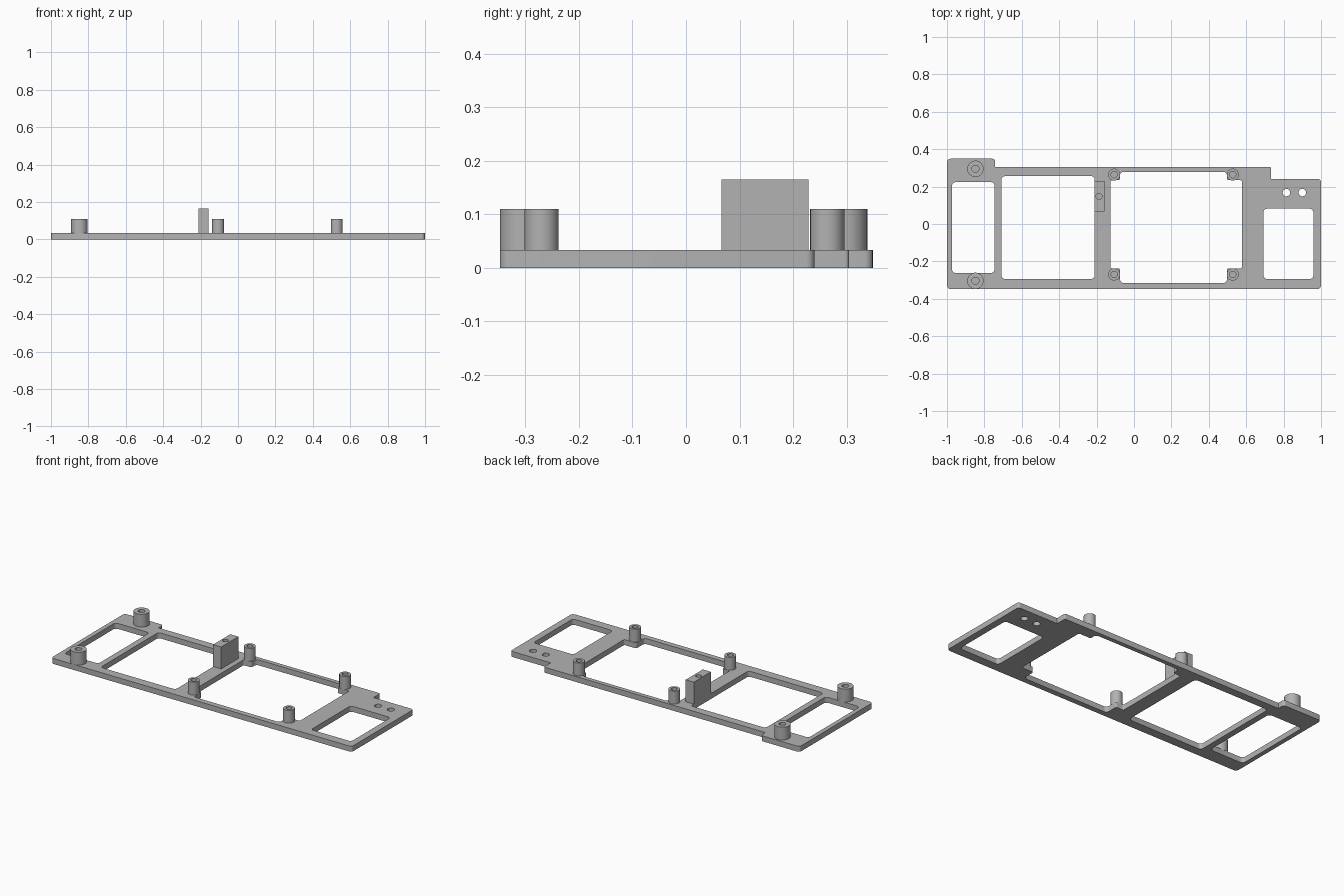
import bpy, bmesh, math
from mathutils import Vector

if "Cube" in bpy.data.objects:
    bpy.data.objects.remove(bpy.data.objects["Cube"])

grey = bpy.data.materials.new("mid grey")
grey.diffuse_color = (0.45, 0.45, 0.45, 1)
grey.use_nodes = True
grey.node_tree.nodes["Principled BSDF"].inputs["Base Color"].default_value = grey.diffuse_color

PLATE = 0.033      # plate thickness
POST_TOP = 0.11
BLOCK_TOP = 0.165


def circle(x, y, r, n=32):
    return [(x + r * math.cos(2 * math.pi * i / n), y + r * math.sin(2 * math.pi * i / n)) for i in range(n)]


def rounded(points, steps=5):
    """Fillet a polygon given as (x, y, corner radius)."""
    out = []
    for i, (x, y, r) in enumerate(points):
        p = Vector((x, y))
        if r == 0:
            out.append(p)
            continue
        a = (Vector(points[i - 1][:2]) - p).normalized()
        b = (Vector(points[(i + 1) % len(points)][:2]) - p).normalized()
        centre = p + (a + b) * r          # all corners are right angles
        for k in range(steps + 1):
            t = math.pi / 2 * k / steps
            out.append(centre - b * r * math.cos(t) - a * r * math.sin(t))
    return out


def rect(x0, x1, y0, y1, r=0.02):
    return rounded([(x0, y0, r), (x1, y0, r), (x1, y1, r), (x0, y1, r)])


def slab(name, loops, z0, z1):
    """Extrude an outline with holes from z0 to z1."""
    bm = bmesh.new()
    edges = []
    for loop in loops:
        vs = [bm.verts.new((p[0], p[1], z0)) for p in loop]
        edges += [bm.edges.new((vs[i - 1], vs[i])) for i in range(len(vs))]
    bmesh.ops.triangle_fill(bm, edges=edges, use_beauty=True, normal=(0, 0, 1))
    ext = bmesh.ops.extrude_face_region(bm, geom=bm.faces[:], use_keep_orig=True)
    top = [g for g in ext["geom"] if isinstance(g, bmesh.types.BMVert)]
    bmesh.ops.translate(bm, verts=top, vec=(0, 0, z1 - z0))
    bmesh.ops.recalc_face_normals(bm, faces=bm.faces[:])
    mesh = bpy.data.meshes.new(name)
    bm.to_mesh(mesh)
    bm.free()
    mesh.materials.append(grey)
    ob = bpy.data.objects.new(name, mesh)
    bpy.context.collection.objects.link(ob)
    bpy.ops.object.select_all(action='DESELECT')
    ob.select_set(True)
    bpy.context.view_layer.objects.active = ob
    bpy.ops.object.shade_smooth_by_angle(angle=math.radians(30))
    return ob


# Base plate: stepped outline
outline = rounded([
    (-1, -0.348, 0.02), (1, -0.348, 0.02), (1, 0.24, 0.015), (0.733, 0.24, 0),
    (0.733, 0.305, 0.008), (-0.742, 0.305, 0), (-0.742, 0.349, 0.015), (-1, 0.349, 0.02)])

# Large window with a tab left in each corner
R = 0.02
tabbed_window = rounded([
    (-0.126, -0.237, 0.008), (-0.075, -0.237, 0.008), (-0.075, -0.315, R),
    (0.497, -0.315, R), (0.497, -0.237, 0.008), (0.577, -0.237, 0.008),
    (0.577, 0.234, 0.008), (0.497, 0.234, 0.008), (0.497, 0.279, R),
    (-0.075, 0.279, R), (-0.075, 0.234, 0.008), (-0.126, 0.234, 0.008)])

slab("base_plate", [
    outline, tabbed_window,
    rect(-0.973, -0.746, -0.262, 0.224),
    rect(-0.709, -0.21, -0.294, 0.256),
    rect(0.692, 0.959, -0.294, 0.082),
    circle(0.815, 0.168, 0.02), circle(0.9, 0.168, 0.02)], 0, PLATE)

# Hollow standoffs
for x, y, r, hole in [(-0.848, 0.295, 0.044, 0.019), (-0.848, -0.304, 0.044, 0.019)] + [
        (x, y, 0.032, 0.017) for x in (-0.106, 0.528) for y in (0.264, -0.27)]:
    slab("large_standoff" if r > 0.04 else "small_standoff",
         [circle(x, y, r), circle(x, y, hole)], PLATE, POST_TOP)

# Upright block with a screw hole
slab("upright_block", [rect(-0.212, -0.158, 0.066, 0.229, 0), circle(-0.187, 0.148, 0.016)],
     PLATE, BLOCK_TOP)
